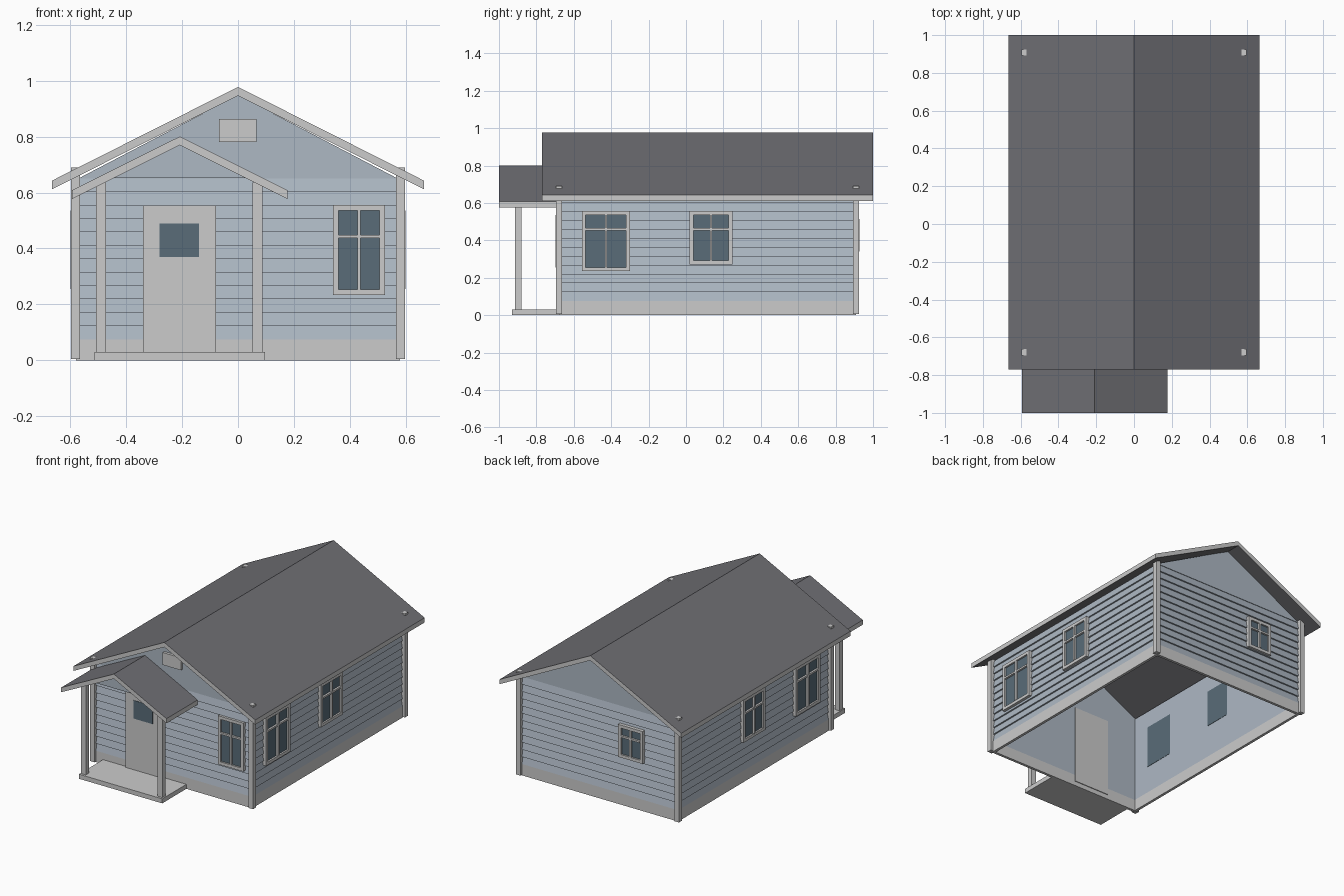
import bpy, bmesh
from math import radians
from mathutils import Matrix

if "Cube" in bpy.data.objects:
    bpy.data.objects.remove(bpy.data.objects["Cube"])

HX, HY, CY = 0.578, 0.793, 0.115      # wall half sizes and y centre


def material(name, rgb):
    m = bpy.data.materials.new(name)
    m.diffuse_color = (*rgb, 1)
    m.use_nodes = True
    m.node_tree.nodes["Principled BSDF"].inputs["Base Color"].default_value = m.diffuse_color
    return m


BLUE = material("siding_blue", (0.42, 0.48, 0.55))
GLASS = material("window_glass", (0.10, 0.15, 0.19))
ROOF = material("roof_grey", (0.16, 0.16, 0.175))
TRIM = material("trim_grey", (0.6, 0.6, 0.59))


def finish(name, bm, *mats, matrix=None):
    bmesh.ops.recalc_face_normals(bm, faces=bm.faces[:])
    mesh = bpy.data.meshes.new(name)
    bm.to_mesh(mesh)
    bm.free()
    for m in mats:
        mesh.materials.append(m)
    ob = bpy.data.objects.new(name, mesh)
    if matrix:
        ob.matrix_world = matrix
    bpy.context.collection.objects.link(ob)
    return ob


def boxes(name, bounds, mat, matrix=None):
    bm = bmesh.new()
    for x0, x1, y0, y1, z0, z1 in bounds:
        m = Matrix.Translation(((x0 + x1) / 2, (y0 + y1) / 2, (z0 + z1) / 2))
        m = m @ Matrix.Diagonal((x1 - x0, y1 - y0, z1 - z0, 1))
        bmesh.ops.create_cube(bm, size=1, matrix=m)
    return finish(name, bm, mat, matrix=matrix)


def prism(name, pts, y0, y1, *mats):
    bm = bmesh.new()
    f = bm.faces.new([bm.verts.new((x, y0, z)) for x, z in pts])
    new = bmesh.ops.extrude_face_region(bm, geom=[f])["geom"]
    bmesh.ops.translate(bm, vec=(0, y1 - y0, 0),
                        verts=[g for g in new if isinstance(g, bmesh.types.BMVert)])
    bm.normal_update()
    if len(mats) > 1:                 # slopes take the second material
        for f in bm.faces:
            f.material_index = int(abs(f.normal.z) > 0.5)
    return finish(name, bm, *mats)


def wall_ring(name, profile, mat):
    """Sweep an (offset, z) profile round the rectangular footprint."""
    bm = bmesh.new()
    rings = [[bm.verts.new((sx * (HX + d), CY + sy * (HY + d), z))
              for sx, sy in ((-1, -1), (1, -1), (1, 1), (-1, 1))] for d, z in profile]
    for a, b in zip(rings, rings[1:] + rings[:1]):
        for i in range(4):
            j = (i + 1) % 4
            bm.faces.new((a[i], a[j], b[j], b[i]))
    return finish(name, bm, mat)


def roof(name, cx, half, apex, eave, y0, y1):
    t = 0.031
    pts = [(cx - half, eave), (cx, apex), (cx + half, eave),
           (cx + half, eave - t), (cx, apex - t), (cx - half, eave - t)]
    prism(name, pts, y0, y1, TRIM, ROOF)


def window(name, side, centre, width, z0, z1, bar):
    angle, dx, dy = {"front": (0, centre, CY - HY), "back": (180, centre, CY + HY),
                     "right": (90, HX, centre), "left": (-90, -HX, centre)}[side]
    m = Matrix.Translation((dx, dy, 0)) @ Matrix.Rotation(radians(angle), 4, "Z")
    w, f, h = width / 2, 0.02, 0.006
    boxes(name + "_frame", [
        (-w, -w + f, -0.016, 0.01, z0, z1), (w - f, w, -0.016, 0.01, z0, z1),
        (-w + f, w - f, -0.016, 0.01, z0, z0 + f), (-w + f, w - f, -0.016, 0.01, z1 - f, z1),
        (-h, h, -0.02, 0.0, z0 + f, z1 - f), (-w + f, w - f, -0.018, 0.0, bar - h, bar + h)],
        TRIM, m)
    boxes(name + "_glass", [(-w + f, w - f, -0.005, 0.02, z0 + f, z1 - f)], GLASS, m)


# Base band and lap siding
wall_ring("base_band", [(0, 0), (0, 0.075), (-0.018, 0.075), (-0.018, 0)], TRIM)
n, zb, zt = 12, 0.075, 0.65
lap = []
for i in range(n):
    lap += [(0, zb + (zt - zb) * i / n), (-0.01, zb + (zt - zb) * (i + 1) / n)]
wall_ring("lap_siding", lap + [(-0.018, zt), (-0.018, zb)], BLUE)

# Gable walls
gable = [(-0.57, 0.65), (0.57, 0.65), (0, 0.948)]
prism("front_gable", gable, CY - HY + 0.006, CY - HY + 0.018, BLUE)
prism("back_gable", gable, CY + HY - 0.018, CY + HY - 0.006, BLUE)

# Corner boards, tops poking through the roof
for sx, sn in ((-1, "left"), (1, "right")):
    for y, yn in ((-0.679, "front"), (0.909, "back")):
        x = sx * 0.58
        boxes(f"{yn}_{sn}_corner_board",
              [(x - 0.016, x + 0.016, y - 0.016, y + 0.016, 0.005, 0.69)], TRIM)

# Main roof and gable vent
roof("main_roof", 0, 0.665, 0.977, 0.642, -0.77, 1.0)
boxes("gable_vent", [(-0.068, 0.066, -0.69, -0.66, 0.78, 0.862)], TRIM)

# Windows
window("front_window", "front", 0.432, 0.186, 0.234, 0.555, 0.443)
for side in ("left", "right"):
    window(side + "_front_window", side, -0.428, 0.256, 0.236, 0.556, 0.46)
    window(side + "_back_window", side, 0.134, 0.228, 0.272, 0.556, 0.46)
window("back_window", "back", -0.24, 0.18, 0.32, 0.535, 0.46)

# Door
boxes("door", [(-0.34, -0.078, -0.69, -0.655, 0.03, 0.553)], TRIM)
boxes("door_glass", [(-0.28, -0.14, -0.693, -0.68, 0.37, 0.49)], GLASS)

# Porch
boxes("porch_floor", [(-0.513, 0.097, -0.93, -0.678, 0, 0.03)], TRIM)
boxes("porch_posts", [(-0.507, -0.472, -0.915, -0.88, 0.03, 0.635),
                      (0.052, 0.087, -0.915, -0.88, 0.03, 0.635)], TRIM)
prism("porch_gable", [(-0.452, 0.652), (0.036, 0.652), (-0.208, 0.77)], -0.905, -0.89, BLUE)
roof("porch_roof", -0.208, 0.385, 0.8, 0.608, -1.0, -0.675)
